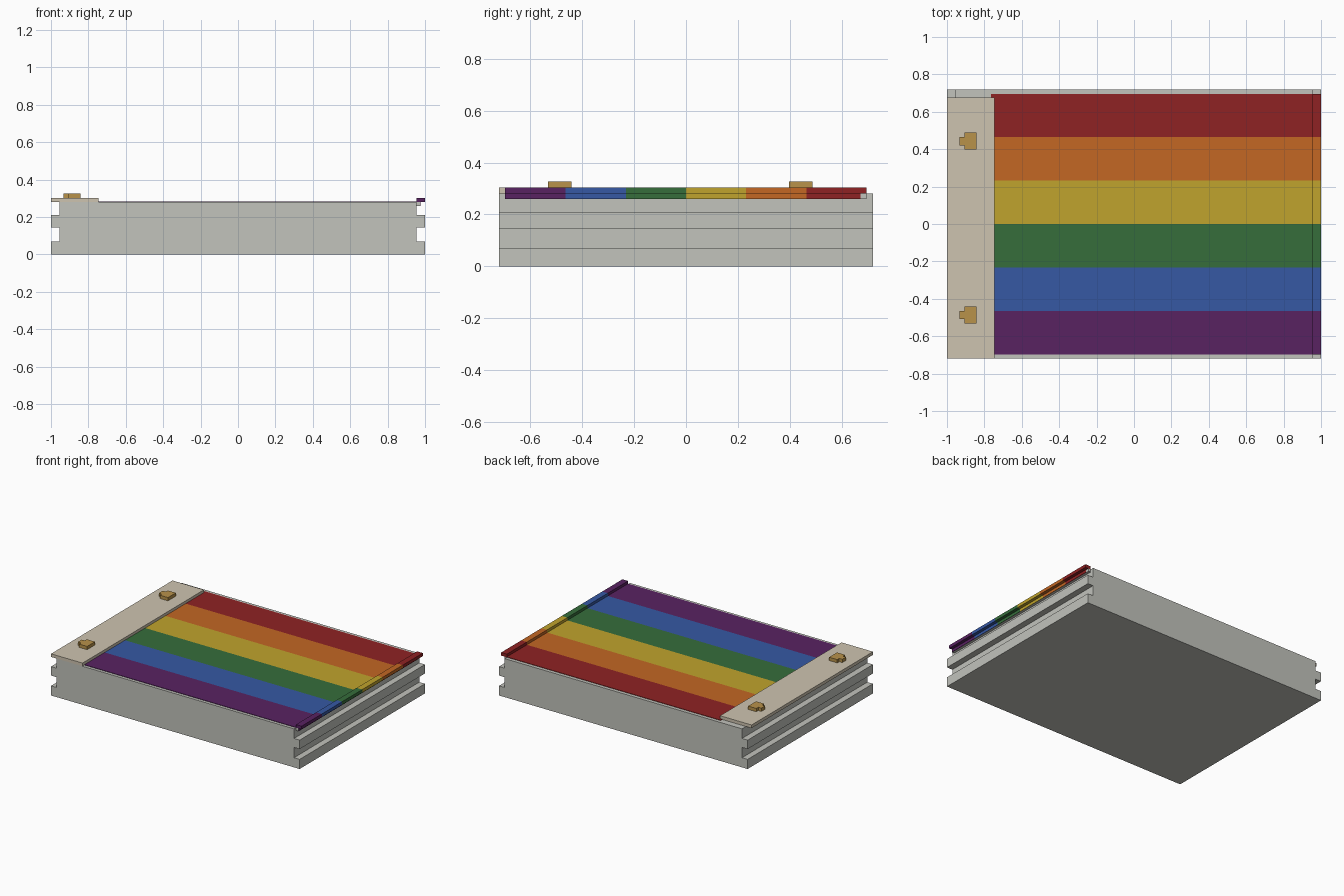
import bpy, bmesh

if "Cube" in bpy.data.objects:
    bpy.data.objects.remove(bpy.data.objects["Cube"], do_unlink=True)


def material(name, rgb):
    lin = [((c / 255 + 0.055) / 1.055) ** 2.4 for c in rgb] + [1]
    m = bpy.data.materials.new(name)
    m.use_nodes = True
    m.diffuse_color = lin
    m.node_tree.nodes["Principled BSDF"].inputs["Base Color"].default_value = lin
    return m


grey = material("light grey", (194, 195, 188))
tan = material("tan", (206, 196, 176))
gold = material("gold brown", (184, 146, 74))
stripes = [material("purple", (88, 34, 97)), material("blue", (54, 88, 164)),
           material("green", (54, 109, 59)), material("yellow", (192, 164, 45)),
           material("orange", (195, 103, 36)), material("red", (143, 34, 35))]


def extrude(name, outline, axis, start, end, mat):
    """Prism from a closed outline: (x, z) along y, or (x, y) along z."""
    bm = bmesh.new()
    place = (lambda a, b: (a, start, b)) if axis == "y" else (lambda a, b: (a, b, start))
    step = (0, end - start, 0) if axis == "y" else (0, 0, end - start)
    face = bm.faces.new([bm.verts.new(place(a, b)) for a, b in outline])
    out = bmesh.ops.extrude_face_region(bm, geom=[face])
    verts = [v for v in out["geom"] if isinstance(v, bmesh.types.BMVert)]
    bmesh.ops.translate(bm, verts=verts, vec=step)
    bmesh.ops.recalc_face_normals(bm, faces=bm.faces)
    mesh = bpy.data.meshes.new(name)
    bm.to_mesh(mesh)
    bm.free()
    mesh.materials.append(mat)
    obj = bpy.data.objects.new(name, mesh)
    bpy.context.collection.objects.link(obj)
    return obj


def box(name, x, y, z, mat):
    return extrude(name, [(x[0], y[0]), (x[1], y[0]), (x[1], y[1]), (x[0], y[1])],
                   "z", z[0], z[1], mat)


# Grooved body: mirrored side profile with a slot and a stepped top edge
TOP, INNER = 0.28, 0.955
side = [(1, 0), (1, 0.07), (INNER, 0.07), (INNER, 0.145),
        (1, 0.145), (1, 0.21), (INNER, 0.21), (INNER, TOP)]
extrude("body", side + [(-x, z) for x, z in reversed(side)], "y", -0.72, 0.72, grey)

# Hook under the lip
box("lip_hook", (INNER, 0.974), (-0.698, 0.695), (0.26, TOP), grey)

# Striped cover, with its raised lip and the painted face of the hook
edges = [-0.698, -0.465, -0.232, 0, 0.232, 0.465, 0.695]
for i, mat in enumerate(stripes):
    y = (edges[i], edges[i + 1])
    box(mat.name + "_stripe", (-0.765, INNER), y, (TOP, TOP + 0.003), mat)
    box(mat.name + "_lip", (INNER, 1), y, (TOP, 0.303), mat)
    box(mat.name + "_hook_face", (0.974, 0.977), (y[0], min(y[1], 0.672)), (0.26, TOP), mat)

# Clamping plank
box("plank", (-1, -0.747), (-0.72, 0.675), (TOP, 0.303), tan)

# T-shaped pegs
half = [(-0.842, 0.045), (-0.907, 0.045), (-0.907, 0.022), (-0.932, 0.022)]
peg = half + [(x, -y) for x, y in reversed(half)]
for name, cy in (("front_peg", -0.487), ("back_peg", 0.443)):
    extrude(name, [(x, y + cy) for x, y in peg], "z", 0.303, 0.327, gold)
